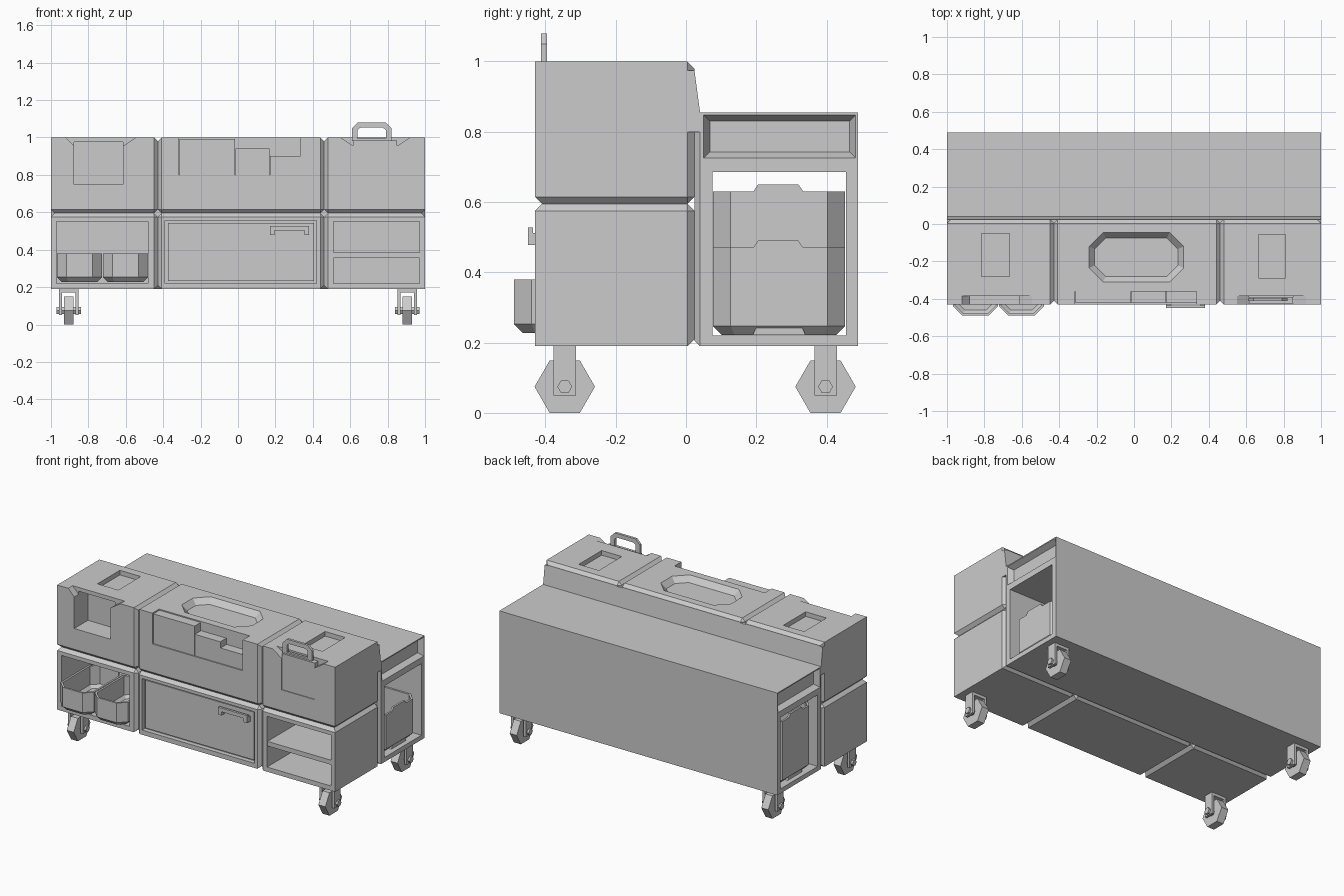
import bpy, bmesh, math
from mathutils import Vector

if "Cube" in bpy.data.objects:
    bpy.data.objects.remove(bpy.data.objects["Cube"])


def make(name, bm):
    bmesh.ops.recalc_face_normals(bm, faces=bm.faces[:])
    me = bpy.data.meshes.new(name)
    bm.to_mesh(me)
    bm.free()
    ob = bpy.data.objects.new(name, me)
    bpy.context.collection.objects.link(ob)
    return ob


def loft(name, loops):
    """Closed solid through a chain of equal-length point loops."""
    bm = bmesh.new()
    rings = [[bm.verts.new(p) for p in lp] for lp in loops]
    n = len(rings[0])
    for a, b in zip(rings, rings[1:]):
        for i in range(n):
            bm.faces.new((a[i], a[(i + 1) % n], b[(i + 1) % n], b[i]))
    bm.faces.new(rings[0])
    bm.faces.new(rings[-1])
    return make(name, bm)


def prism(name, prof, axis, a, b):
    """Extrude a 2D profile along an axis."""
    place = {'x': lambda p, t: (t, p[0], p[1]),
             'y': lambda p, t: (p[0], t, p[1]),
             'z': lambda p, t: (p[0], p[1], t)}[axis]
    return loft(name, [[place(p, t) for p in prof] for t in (a, b)])


def box(name, x0, x1, y0, y1, z0, z1):
    return prism(name, [(x0, y0), (x1, y0), (x1, y1), (x0, y1)], 'z', z0, z1)


def module(name, dims, contacts, off=0.02):
    """Box with chamfers round every face that meets a neighbour."""
    ob = box(name, *dims)
    bm = bmesh.new()
    bm.from_mesh(ob.data)
    bm.normal_update()
    dirs = [Vector(c) for c in contacts]
    edges = [e for e in bm.edges
             if any(f.normal.dot(d) > 0.9 for f in e.link_faces for d in dirs)]
    bmesh.ops.bevel(bm, geom=edges, offset=off, segments=1, affect='EDGES')
    bm.to_mesh(ob.data)
    bm.free()
    return ob


def cut(ob, *cutters):
    for c in cutters:
        c.hide_render = True
        m = ob.modifiers.new("cut", 'BOOLEAN')
        m.operation, m.solver, m.object = 'DIFFERENCE', 'EXACT', c
        bpy.context.view_layer.objects.active = ob
        bpy.ops.object.modifier_apply(modifier=m.name)
        bpy.data.objects.remove(c)


def octo(x0, x1, y0, y1, c, i, z):
    """Rectangle with cut corners, inset by i."""
    x0, x1, y0, y1, c = x0 + i, x1 - i, y0 + i, y1 - i, c - 0.55 * i
    return [(x0 + c, y0, z), (x1 - c, y0, z), (x1, y0 + c, z), (x1, y1 - c, z),
            (x1 - c, y1, z), (x0 + c, y1, z), (x0, y1 - c, z), (x0, y0 + c, z)]


def bin_(name, x0, x1, y0, y1, z0, z1, c=0.05, w=0.012):
    r = (x0, x1, y0, y1, c)
    return loft(name, [octo(*r, 0.025, z0), octo(*r, 0, z0 + 0.025), octo(*r, 0, z1),
                       octo(*r, w, z1), octo(*r, w, z0 + 0.03), octo(*r, 0.03, z0 + w)])


F, B, S1, S2, ZM = -0.43, 0.024, -0.428, 0.46, 0.595
UP, DN, BK, LT, RT = (0, 0, 1), (0, 0, -1), (0, 1, 0), (-1, 0, 0), (1, 0, 0)

# Six front modules
spans = {'left': (-1, S1, [RT]), 'middle': (S1, S2, [LT, RT]), 'right': (S2, 1, [LT])}
up, low = {}, {}
for k, (a, b, side) in spans.items():
    up[k] = module(f"upper_{k}_module", (a, b, F, B, ZM, 1.0), side + [BK, DN])
    low[k] = module(f"lower_{k}_module", (a, b, F, B, 0.19, ZM), side + [BK, UP])


# Funnel pockets in the upper side modules
def funnel(x0, x1, x2, x3):
    return prism("funnel_cutter", [(x1, .75), (x2, .75), (x2, .955), (x3, 1.0), (x3, 1.05),
                                   (x0, 1.05), (x0, 1.0), (x1, .955)], 'y', -0.5, -0.385)


cut(up['left'], funnel(-.92, -.877, -.615, -.545),
    box("pocket_cutter", -.877, -.615, -.5, -.29, .75, .975),
    box("top_cutter", -.815, -.665, -.28, -.05, .97, 1.1))
cut(up['right'], funnel(.55, .615, .85, .92),
    box("top_cutter", .665, .81, -.29, -.055, .97, 1.1))

# Carried plate with a handle
box("slotted_plate", .615, .85, -.425, -.39, .75, .985)
handle = prism("plate_handle", [(.61, .98), (.61, 1.05), (.64, 1.08), (.79, 1.08),
                                (.82, 1.05), (.82, .98)], 'y', -.412, -.396)
cut(handle, prism("handle_cutter", [(.64, .995), (.64, 1.04), (.655, 1.053), (.775, 1.053),
                                    (.79, 1.04), (.79, .995)], 'y', -.5, -.3))

# Middle upper module: tool recess and octagonal tray
oc = (-.24, .265, -.31, -.045, .075)
cut(up['middle'], box("tool_cutter", -.315, .335, -.5, -.36, .80, 1.1),
    loft("tray_cutter", [octo(*oc, .03, .965), octo(*oc, 0, 1.0), octo(*oc, 0, 1.05)]))
for i, (a, b, h) in enumerate([(-.313, -.016, .993), (-.014, .168, .94), (.17, .333, .9)]):
    box(f"tool_block_{i}", a, b, -.422, -.36, .80, h)

# Lower left cubby with two bins
cut(low['left'], box("cubby_cutter", -.97, -.48, -.5, -.03, .22, .55))
bin_("front_bin_left", -.968, -.727, -.49, -.10, .228, .38)
bin_("front_bin_right", -.722, -.482, -.49, -.10, .228, .38)

# Lower middle door
cut(low['middle'], box("door_cutter", -.39, .42, -.5, -.40, .22, .555))
box("door", -.375, .405, -.415, -.395, .232, .543)
box("door_handle_bar", .17, .38, -.45, -.435, .503, .527)
for x in (.17, .355):
    box("door_handle_post", x, x + .025, -.449, -.41, .478, .512)

# Lower right shelves
cut(low['right'], box("shelf_cutter", .51, .97, -.5, -.03, .22, .55))
box("shelf", .505, .975, -.425, -.025, .355, .385)

# Rear body: through tunnel and bevelled panel recess at both ends
rear = module("rear_body", (-1, 1, B, .49, .19, .855), [(0, -1, 0)], .016)
cut(rear, box("tunnel_cutter", -1.1, 1.1, .075, .455, .22, .685))


def rect(x, i):
    return [(x, .05 + i, .725 + i), (x, .483 - i, .725 + i),
            (x, .483 - i, .848 - i), (x, .05 + i, .848 - i)]


for s in (-1, 1):
    cut(rear, loft("panel_cutter", [rect(s * .965, .018), rect(s, 0), rect(s * 1.1, 0)]))
prism("back_fillet", [(.0, .80), (.0, .975), (B, .975), (.04, .855), (.04, .80)], 'x', -1, 1)

# Tunnel bins with raised grip tabs: low one right, tall one left
for s, top in ((1, .47), (-1, .63)):
    x0, x1 = sorted((s * .25, s * .975))
    bin_(f"tunnel_bin_{'right' if s > 0 else 'left'}", x0, x1, .077, .453, .222, top)
    for xo in (s * .975, s * .262):
        prism("bin_tab", [(.19, top - .002), (.335, top - .002), (.32, top + .02), (.205, top + .02)],
              'x', xo, xo - s * .012)
    prism("bin_foot", [(.19, .222), (.34, .222), (.325, .255), (.205, .255)],
          'x', s * .97, s * .94)


# Casters
def hexagon(y, z, r):
    return [(y + r * math.cos(i * math.pi / 3), z + r * math.sin(i * math.pi / 3)) for i in range(6)]


for x in (-.905, .905):
    for y in (-.345, .397):
        prism("caster_wheel", hexagon(y, .0745, .086), 'x', x - .025, x + .025)
        prism("caster_axle", hexagon(y, .0745, .021), 'x', x - .066, x + .066)
        box("caster_plate", x - .053, x + .053, y - .032, y + .032, .172, .192)
        for s in (-1, 1):
            a, b = sorted((x + s * .037, x + s * .053))
            box("caster_fork", a, b, y - .032, y + .032, .05, .18)
